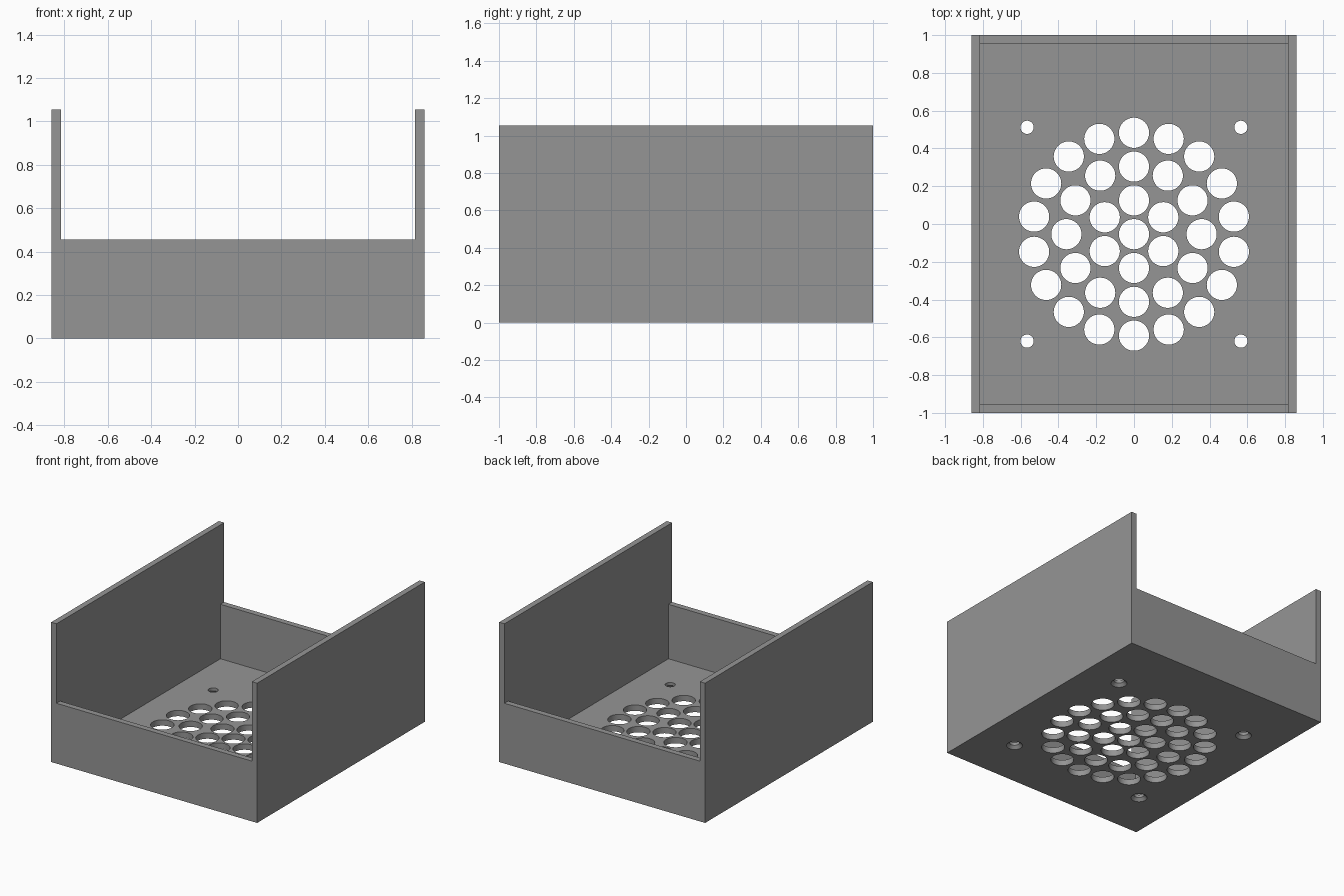
import bpy, bmesh, math
from mathutils import Matrix, Vector

if "Cube" in bpy.data.objects:
    bpy.data.objects.remove(bpy.data.objects["Cube"])

HX, HY = 0.86, 1.0          # half width and half depth
WALL = 0.044                # wall and floor thickness
SIDE_H, END_H = 1.055, 0.455
HOLE_Y = -0.054             # centre of the vent pattern

grey = bpy.data.materials.new("plain_grey")
grey.diffuse_color = (0.30, 0.30, 0.30, 1)
grey.use_nodes = True
grey.node_tree.nodes["Principled BSDF"].inputs["Base Color"].default_value = grey.diffuse_color


def add_box(bm, lo, hi):
    lo, hi = Vector(lo), Vector(hi)
    m = Matrix.Translation((lo + hi) / 2) @ Matrix.Diagonal((*(hi - lo), 1))
    bmesh.ops.create_cube(bm, size=1, matrix=m)


def add_cone(bm, x, y, z0, z1, r0, r1, sides):
    m = Matrix.Translation((x, y, (z0 + z1) / 2))
    bmesh.ops.create_cone(bm, cap_ends=True, segments=sides, radius1=r0,
                          radius2=r1, depth=z1 - z0, matrix=m)


def finish(bm, name):
    mesh = bpy.data.meshes.new(name)
    bm.to_mesh(mesh)
    bm.free()
    mesh.materials.append(grey)
    ob = bpy.data.objects.new(name, mesh)
    bpy.context.collection.objects.link(ob)
    return ob


def cut(target, bm, name):
    cutter = finish(bm, name)
    cutter.hide_render = True
    mod = target.modifiers.new(name, 'BOOLEAN')
    mod.operation, mod.solver, mod.object = 'DIFFERENCE', 'EXACT', cutter
    bpy.context.view_layer.objects.active = target
    bpy.ops.object.modifier_apply(modifier=mod.name)
    bpy.data.objects.remove(cutter)


# Solid block for the tray
bm = bmesh.new()
add_box(bm, (-HX, -HY, 0), (HX, HY, SIDE_H))
tray = finish(bm, "vented_tray")

# Lower the front and back walls
bm = bmesh.new()
add_box(bm, (-HX + WALL, -HY - 0.1, END_H), (HX - WALL, HY + 0.1, SIDE_H + 0.1))
cut(tray, bm, "end_wall_cutter")

# Hollow out the inside
bm = bmesh.new()
add_box(bm, (-HX + WALL, -HY + WALL, WALL), (HX - WALL, HY - WALL, END_H + 0.1))
cut(tray, bm, "cavity_cutter")

# Vent holes in concentric rings of 1, 6, 12 and 18
bm = bmesh.new()
for ring in range(4):
    count = max(1, 6 * ring)
    for i in range(count):
        a = math.tau * i / count
        r = 0.179 * ring
        add_cone(bm, r * math.sin(a), HOLE_Y + r * math.cos(a),
                 -0.05, WALL + 0.05, 0.08, 0.08, 48)
# Screw holes at the corners
for sx in (-1, 1):
    for sy in (-1, 1):
        add_cone(bm, sx * 0.566, HOLE_Y + sy * 0.566,
                 -0.05, WALL + 0.05, 0.035, 0.035, 32)
cut(tray, bm, "hole_cutter")

# Countersinks under the screw holes
bm = bmesh.new()
for sx in (-1, 1):
    for sy in (-1, 1):
        add_cone(bm, sx * 0.566, HOLE_Y + sy * 0.566,
                 -0.022, 0.022, 0.077, 0.035, 32)
cut(tray, bm, "countersink_cutter")

# Smooth hole walls, sharp box edges
tray.select_set(True)
bpy.context.view_layer.objects.active = tray
bpy.ops.object.shade_smooth_by_angle(angle=math.radians(25))
